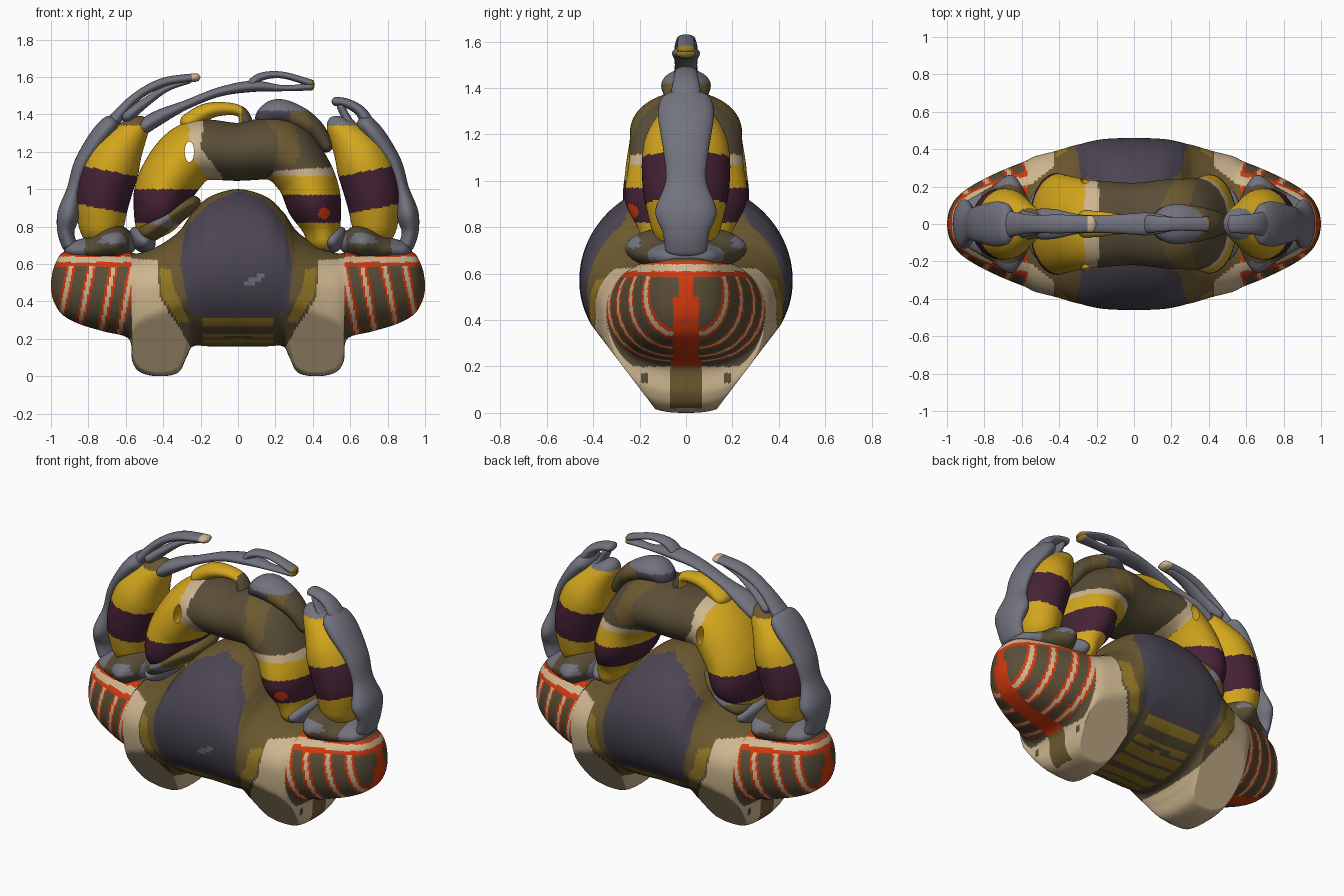
import bpy
import bmesh
from math import cos, sin, pi, sqrt, hypot

cube = bpy.data.objects.get("Cube")
if cube:
    bpy.data.objects.remove(cube)

# Palette: the order gives each colour its material slot
PALETTE = {
    "yellow": (.65, .38, .012), "brown": (.1, .075, .038), "slate": (.07, .06, .085),
    "ochre": (.3, .19, .02), "plum": (.06, .016, .036), "cream": (.62, .47, .28),
    "red": (.65, .04, .004), "grey": (.17, .17, .21), "umber": (.15, .1, .03)}
SLOT = {name: i for i, name in enumerate(PALETTE)}
MATERIALS = []
for name, rgb in PALETTE.items():
    mat = bpy.data.materials.new(name)
    mat.use_nodes = True
    mat.diffuse_color = (*rgb, 1)
    shader = mat.node_tree.nodes["Principled BSDF"]
    shader.inputs["Base Color"].default_value = (*rgb, 1)
    shader.inputs["Roughness"].default_value = .7
    MATERIALS.append(mat)

def smooth_path(points, steps):
    """Catmull-Rom interpolation of tuples of any length."""
    padded = [points[0], *points, points[-1]]
    result = []
    for quad in zip(padded, padded[1:], padded[2:], padded[3:]):
        for t in (s / steps for s in range(steps)):
            result.append(tuple(
                q + t / 2 * (r - p + t * (2*p - 5*q + 4*r - w + t * (3*(q - r) + w - p)))
                for p, q, r, w in zip(*quad)))
    return result + [points[-1]]

def skin(name, rings, paint):
    """Closed surface through rings; paint(x, y, z) names each face's colour."""
    n = len(rings[0])
    bm = bmesh.new()
    loops = [[bm.verts.new(v) for v in ring] for ring in rings]
    for a, b in zip(loops, loops[1:]):
        for j in range(n):
            bm.faces.new((a[j - 1], a[j], b[j], b[j - 1]))
    bm.faces.new(loops[0])
    bm.faces.new(loops[-1])
    bmesh.ops.recalc_face_normals(bm, faces=bm.faces)
    for face in bm.faces:
        face.material_index = SLOT[paint(*face.calc_center_median())]
        face.smooth = True
    mesh = bpy.data.meshes.new(name)
    bm.to_mesh(mesh)
    bm.free()
    for mat in MATERIALS:
        mesh.materials.append(mat)
    obj = bpy.data.objects.new(name, mesh)
    bpy.context.collection.objects.link(obj)
    return obj

def limb(name, points, depth, paint, steps=12, sides=40, flare=0):
    """Tube along (x, z, radius) points, deepened in y, with rounded ends."""
    path = smooth_path(points, steps)
    dist = [0]
    for a, b in zip(path, path[1:]):
        dist.append(dist[-1] + hypot(b[0] - a[0], b[1] - a[1]))
    rings = []
    for i, (x, z, r) in enumerate(path):
        a, b = path[max(i - 1, 0)], path[min(i + 1, len(path) - 1)]
        length = hypot(b[0] - a[0], b[1] - a[1])
        nx, nz = (a[1] - b[1]) / length, (b[0] - a[0]) / length
        edge = min(1, min(dist[i], dist[-1] - dist[i]) / r)
        r *= max(.05, sqrt(1 - (1 - edge)**2))
        k = depth + flare * max(0, 1.2 - z)
        rings.append([(x + nx*r*cos(t), k*r*sin(t), z + nz*r*cos(t))
                      for t in (2*pi*j/sides for j in range(sides))])
    return skin(name, rings, paint)

def inside(x, z, outline):
    hit = False
    for (ax, az), (bx, bz) in zip(outline, outline[1:] + outline[:1]):
        if (az > z) != (bz > z) and x < ax + (z - az) / (bz - az) * (bx - ax):
            hit = not hit
    return hit

# Body with feet and side wings: x, bottom, widest height, top, half depth
half = [(0, .16, .57, 1, .46), (.15, .16, .57, .96, .455), (.24, .16, .56, .88, .44),
        (.275, .1, .54, .83, .43), (.32, .02, .5, .77, .42), (.42, 0, .47, .7, .39),
        (.52, .02, .45, .66, .365), (.565, .08, .44, .66, .345), (.585, .2, .44, .67, .335),
        (.72, .24, .45, .68, .28), (.85, .28, .46, .68, .215), (.94, .33, .47, .66, .15),
        (.985, .4, .48, .58, .08), (1, .46, .48, .5, .01)]
stations = [(-s[0], *s[1:]) for s in half[:0:-1]] + half
SHELL = [(0, .99), (-.15, .93), (-.28, .79), (-.31, .6), (-.26, .36), (-.18, .31),
         (.17, .31), (.27, .36), (.29, .6), (.25, .81), (.14, .95)]
LEG = [(.6, -.1), (.6, .63), (.43, .62), (.42, .42), (.32, .27), (.25, .15), (.25, -.1)]
TRIM = [(.42, .58), (.36, .57), (.34, .46), (.29, .36), (.26, .29), (.32, .29), (.41, .44)]
FLECK = [(.03, .49), (.07, .53), (.15, .55), (.13, .52), (.08, .49)]

def paint_body(x, y, z):
    w = abs(x)
    if w > .57 and z > .2:
        if z > .655:
            return "brown"
        if z > .64:
            return "red"
        if z > .61:
            return "cream"
        # Ribs lean outward toward the bottom; red keel along the wing end
        if z > .585 or abs(y) < (.03 if z > .5 else .055):
            return "red"
        gap = min(abs(w - c - .2 * (.6 - z)) for c in (.56, .66, .78, .89))
        return "cream" if gap < .011 else "red" if gap < .024 else "brown"
    if inside(w, z, LEG):
        if w > .5 and .13 < z < .17 and .16 < abs(y) < .2:
            return "brown"
        return "umber" if abs(y) < .06 and .02 < z < .2 and w > .5 else "cream"
    if inside(x, z, SHELL):
        return "grey" if y < 0 and inside(x, z, FLECK) else "slate"
    if inside(w, z, TRIM):
        return "ochre"
    if w < .19 and (.27 < z < .31 or z < .23 and abs(y) % .1 > .025):
        return "ochre"
    return "umber" if z > .4 else "brown"

rings = []
for x, low, mid, top, depth in smooth_path(stations, 14):
    boxy = 1 - .3 * min(1, abs(x) / .6)
    ring = []
    for j in range(120):
        c, s = cos(2*pi*j/120), sin(2*pi*j/120)
        z = max(0, mid + s * (top - mid if s > 0 else mid - low))
        # The underside narrows steadily toward the ground
        y = min(depth * abs(c)**boxy, .12 + .76 * z)
        ring.append((x, y if c > 0 else -y, z))
    rings.append(ring)
skin("body", rings, paint_body)

# Arched pair of inner claws meeting above the body
CREAM_BAND = [(-.27, 1.4), (-.18, 1.4), (-.2, 1.22), (-.08, 1.06), (-.12, 1.0), (-.25, 1.18)]
BROWN_BACK = [(-.2, 1.5), (-.2, 1.22), (-.08, 1), (.1, 1), (.2, 1.1), (.55, 1.12), (.55, 1.5)]
UMBER_PATCH = [(.2, 1.14), (.22, 1.28), (.12, 1.4), (.3, 1.36), (.34, 1.2), (.3, 1.13)]

def paint_arch(x, y, z):
    for colour, outline in (("cream", CREAM_BAND), ("umber", UMBER_PATCH), ("brown", BROWN_BACK)):
        if inside(x, z, outline):
            return colour
    if x > 0 and z > 1.07:
        return "cream"
    if z < .68:
        return "grey"
    if y < 0 and hypot(x - .46, z - .87) < .03:
        return "red"
    return "plum" if .82 < z < (1 if x < 0 else .97) else "yellow"

arch = limb("claw_arch", [
    (-.51, .74, .06), (-.43, .88, .14), (-.37, 1.05, .16), (-.23, 1.2, .165), (0, 1.2, .155),
    (.22, 1.21, .17), (.35, 1.08, .155), (.41, .92, .145), (.45, .78, .1), (.46, .64, .08)],
    1.42, paint_arch, 24, 72, 1.4)

# Slot through the shoulder of the arch
bpy.ops.mesh.primitive_cylinder_add(vertices=24, location=(-.26, 0, 1.2), rotation=(pi/2, 0, 0))
cutter = bpy.context.object
cutter.scale = (.025, .055, 1)
cutter.hide_render = True
bpy.context.view_layer.objects.active = arch
slot = arch.modifiers.new("slot", 'BOOLEAN')
slot.operation, slot.object = 'DIFFERENCE', cutter
bpy.ops.object.modifier_apply(modifier=slot.name)
bpy.data.objects.remove(cutter)

limb("claw_finger", [(-.3, 1.33, .05), (-.18, 1.41, .045), (-.07, 1.43, .035), (.02, 1.41, .03),
                     (.05, 1.33, .04)], 1.5, lambda x, y, z: "yellow" if x < .02 else "brown")
limb("claw_crest", [(.1, 1.35, .04), (.2, 1.41, .07), (.32, 1.38, .065), (.42, 1.31, .05),
                    (.49, 1.2, .03)], 1.5,
     lambda x, y, z: "grey" if z > 1.42 else "slate" if x < .28 else "umber" if x < .38 else "brown")
limb("dome_fold", [(-.53, .73, .05), (-.42, .82, .07), (-.3, .9, .06), (-.2, .94, .03)], 3.6,
     lambda x, y, z: "grey" if .36 < z + .95 * x + .9 < 1.4 and z > .8 - .3 * (x + .4) else "umber")

# Outer limbs with plum bands, shoulders, knuckles and grey outer ridges
def paint_outer(x, y, z):
    h = z - .2 * (abs(x) - .7)
    if z < .74 or z > 1.34:
        return "grey" if x > 0 or z < 1 else "umber"
    return "plum" if .89 < h < 1.1 else "yellow"

def paint_shoulder(x, y, z):
    return "grey" if abs(x) > .82 or abs(x) < .58 or abs(y) > .2 and z > .71 else "brown"

PAIRS = {
    "outer_limb": ([(.72, .68, .09), (.73, .82, .125), (.72, .98, .15), (.66, 1.16, .145),
                    (.57, 1.29, .09), (.49, 1.38, .04)], 1.25, paint_outer),
    "shoulder": ([(.54, .7, .045), (.65, .71, .1), (.77, .68, .075), (.93, .67, .04)],
                 2.6, paint_shoulder),
    "inner_knuckle": ([(.46, .67, .05), (.51, .73, .06), (.57, .79, .03)], 3.2, lambda *p: "grey"),
    "outer_ridge": ([(.89, .67, .04), (.92, .77, .045), (.905, .87, .06), (.875, 1, .04),
                     (.83, 1.14, .045), (.73, 1.29, .055), (.65, 1.38, .045)],
                    2.2, lambda *p: "grey")}
for part, (points, depth, paint) in PAIRS.items():
    for side, label in ((-1, "right_"), (1, "left_")):
        limb(label + part, [(side * x, z, r) for x, z, r in points], depth, paint, 22)

# Feelers sweeping over the top
def paint_feeler(x, y, z):
    if x > .385 and z > 1.5:
        return "ochre"
    return "cream" if abs(x + .22) < .02 and z > 1.57 else "grey"

FEELERS = {
    "right_feeler_upper": [(-.7, 1.32, .04), (-.56, 1.48, .025), (-.4, 1.57, .025), (-.2, 1.6, .022)],
    "right_feeler_lower": [(-.62, 1.37, .04), (-.5, 1.46, .025), (-.38, 1.54, .018), (-.25, 1.58, .012)],
    "middle_feeler_stem": [(-.54, 1.31, .04), (-.43, 1.38, .04), (-.28, 1.45, .025), (-.1, 1.52, .025),
                           (.08, 1.55, .03), (.25, 1.54, .016), (.41, 1.55, .022)],
    "middle_feeler_fork": [(.06, 1.55, .025), (.12, 1.6, .022), (.24, 1.61, .018), (.41, 1.56, .02)],
    "left_feeler_outer": [(.72, 1.3, .04), (.66, 1.41, .03), (.58, 1.46, .025), (.5, 1.47, .025)],
    "left_feeler_inner": [(.67, 1.3, .03), (.6, 1.35, .025), (.54, 1.46, .02)]}
for name, points in FEELERS.items():
    limb(name, points, 2, paint_feeler, 10, 20)
